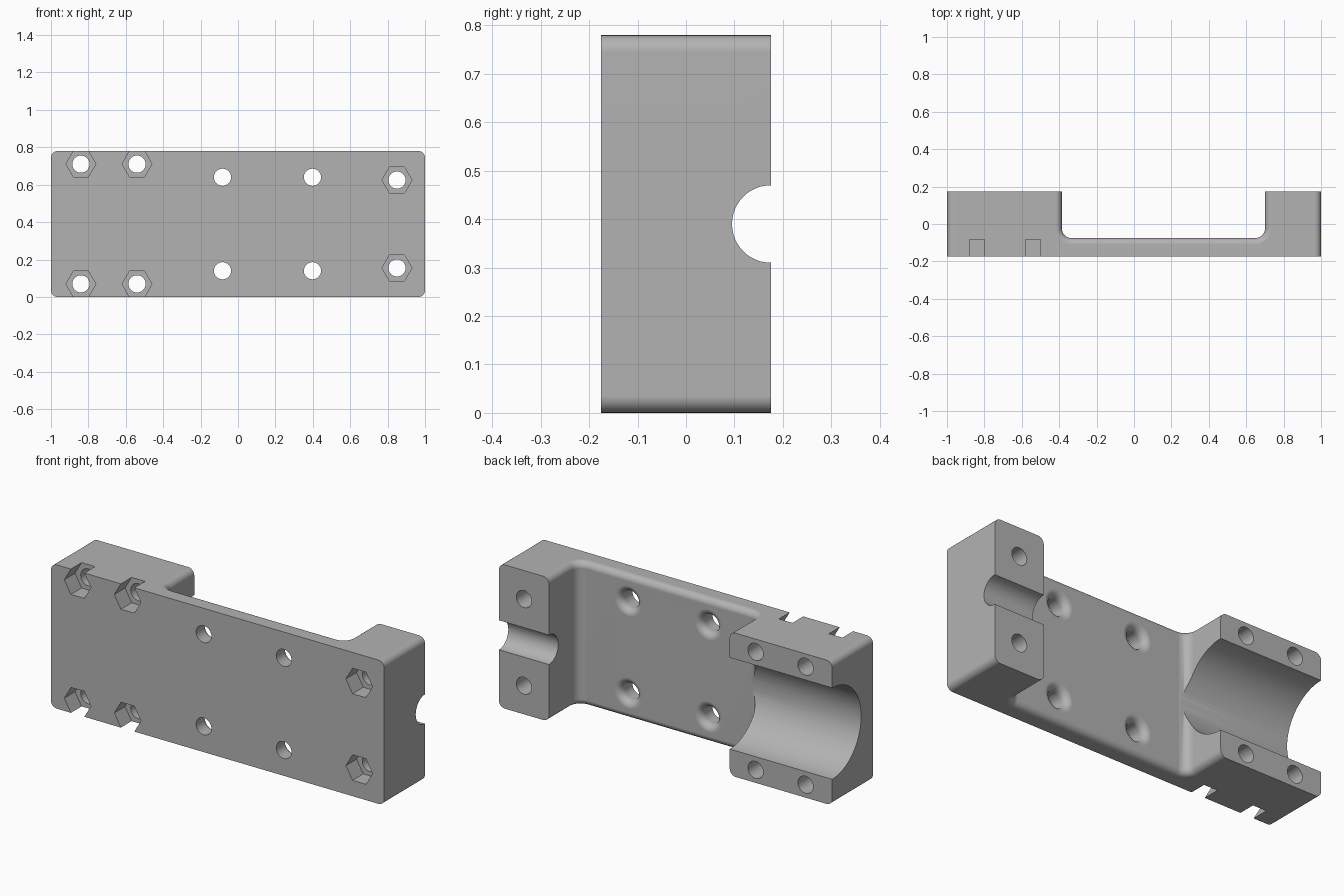
import bpy, bmesh, math
from mathutils import Matrix, Vector

if "Cube" in bpy.data.objects:
    bpy.data.objects.remove(bpy.data.objects["Cube"])

H, HY, FLOOR, R, MID = 0.78, 0.175, -0.075, 0.035, 0.39
X1, X2, FIL = -0.385, 0.70, 0.05      # pocket walls and inner fillet


def new_object(name, bm):
    bmesh.ops.recalc_face_normals(bm, faces=bm.faces)
    me = bpy.data.meshes.new(name)
    bm.to_mesh(me)
    bm.free()
    ob = bpy.data.objects.new(name, me)
    bpy.context.collection.objects.link(ob)
    return ob


def arc(cx, cy, r, a0, a1, n=8):
    return [(cx + r * math.cos(math.radians(a0 + (a1 - a0) * i / n)),
             cy + r * math.sin(math.radians(a0 + (a1 - a0) * i / n))) for i in range(n + 1)]


def lathe_y(name, x, z, prof, n=32, turn=0.0):
    """Closed solid of revolution about a y-parallel axis; prof = (radius, y)."""
    bm = bmesh.new()
    rings = [[bm.verts.new((x + r * math.cos(2 * math.pi * i / n + turn), y,
                            z + r * math.sin(2 * math.pi * i / n + turn)))
              for i in range(n)] for r, y in prof]
    for a, b in zip(rings, rings[1:]):
        for i in range(n):
            bm.faces.new((a[i], a[(i + 1) % n], b[(i + 1) % n], b[i]))
    bm.faces.new(rings[0])
    bm.faces.new(rings[-1][::-1])
    return new_object(name, bm)


def bore_x(name, r, xa, xb, n=96):
    """Cylinder along x on the rear face centreline."""
    bm = bmesh.new()
    bmesh.ops.create_cone(bm, cap_ends=True, segments=n, radius1=r, radius2=r, depth=xb - xa,
                          matrix=Matrix.Translation(((xa + xb) / 2, HY, MID))
                          @ Matrix.Rotation(math.pi / 2, 4, 'Y'))
    return new_object(name, bm)


# Bracket body: saddle profile extruded upward
pts = [(-1, -HY), (1, -HY), (1, HY), (X2, HY)]
pts += arc(X2 - FIL, FLOOR + FIL, FIL, 0, -90)
pts += arc(X1 + FIL, FLOOR + FIL, FIL, 270, 180)
pts += [(X1, HY), (-1, HY)]
bm = bmesh.new()
base = bm.faces.new([bm.verts.new((x, y, 0)) for x, y in pts])
ext = bmesh.ops.extrude_face_region(bm, geom=[base])
bmesh.ops.translate(bm, vec=(0, 0, H), verts=[g for g in ext['geom'] if isinstance(g, bmesh.types.BMVert)])
bmesh.ops.recalc_face_normals(bm, faces=bm.faces)

# Rounded edges: end corners and the whole pocket outline
round_edges = []
for e in bm.edges:
    a, b = e.verts[0].co, e.verts[1].co
    if abs(a.z - b.z) > 1e-4:
        continue
    m = (a + b) / 2
    end = abs(m.x) > 0.999
    pocket = X1 - 0.001 < m.x < X2 + 0.001 and m.y > -HY + 0.01
    if end or pocket:
        round_edges.append(e)
bmesh.ops.bevel(bm, geom=round_edges, offset=R, offset_type='OFFSET', segments=6,
                profile=0.5, affect='EDGES', clamp_overlap=False)
body = new_object("bracket_body", bm)

# Large and small half-round bores
cutters = [bore_x("large_bore_cutter", 0.248, -1.1, -0.3),
           bore_x("small_bore_cutter", 0.08, 0.6, 1.1, 48)]

# Bolt holes with hexagonal nut pockets
for x, dz in ((-0.84, 0.32), (-0.54, 0.32), (0.85, 0.235)):
    for s in (-1, 1):
        cutters.append(lathe_y("bolt_cutter", x, MID + s * dz, [(0.046, -0.3), (0.046, 0.3)]))
        open_side = 0.0015 if dz > 0.3 else 0
        cutters.append(lathe_y("nut_cutter", x, MID + s * (dz + open_side),
                               [(0.08, -0.3), (0.08, -0.083)], 6))

# Plate holes with rounded mouths on the pocket floor
f = 0.038
mouth = arc(0.046 + f, FLOOR - f, f, 180, 90, 6)
for x in (-0.083, 0.398):
    for s in (-1, 1):
        prof = [(0.046, -0.3)] + mouth + [(0.046 + f, 0.0)]
        cutters.append(lathe_y("plate_hole_cutter", x, MID + s * 0.25, prof))

# Cut everything and discard the cutters
bpy.context.view_layer.objects.active = body
body.select_set(True)
for c in cutters:
    c.hide_render = True
    mod = body.modifiers.new("cut", 'BOOLEAN')
    mod.operation, mod.solver, mod.object = 'DIFFERENCE', 'EXACT', c
    bpy.ops.object.modifier_apply(modifier=mod.name)
    bpy.data.objects.remove(c)

# Surface
mat = bpy.data.materials.new("plain_grey")
mat.diffuse_color = (0.45, 0.45, 0.45, 1)
mat.use_nodes = True
mat.node_tree.nodes["Principled BSDF"].inputs["Base Color"].default_value = mat.diffuse_color
body.data.materials.clear()
body.data.materials.append(mat)
for p in body.data.polygons:
    p.material_index = 0
bpy.ops.object.shade_smooth_by_angle(angle=math.radians(30))
wn = body.modifiers.new("even_shading", 'WEIGHTED_NORMAL')
wn.keep_sharp = True
